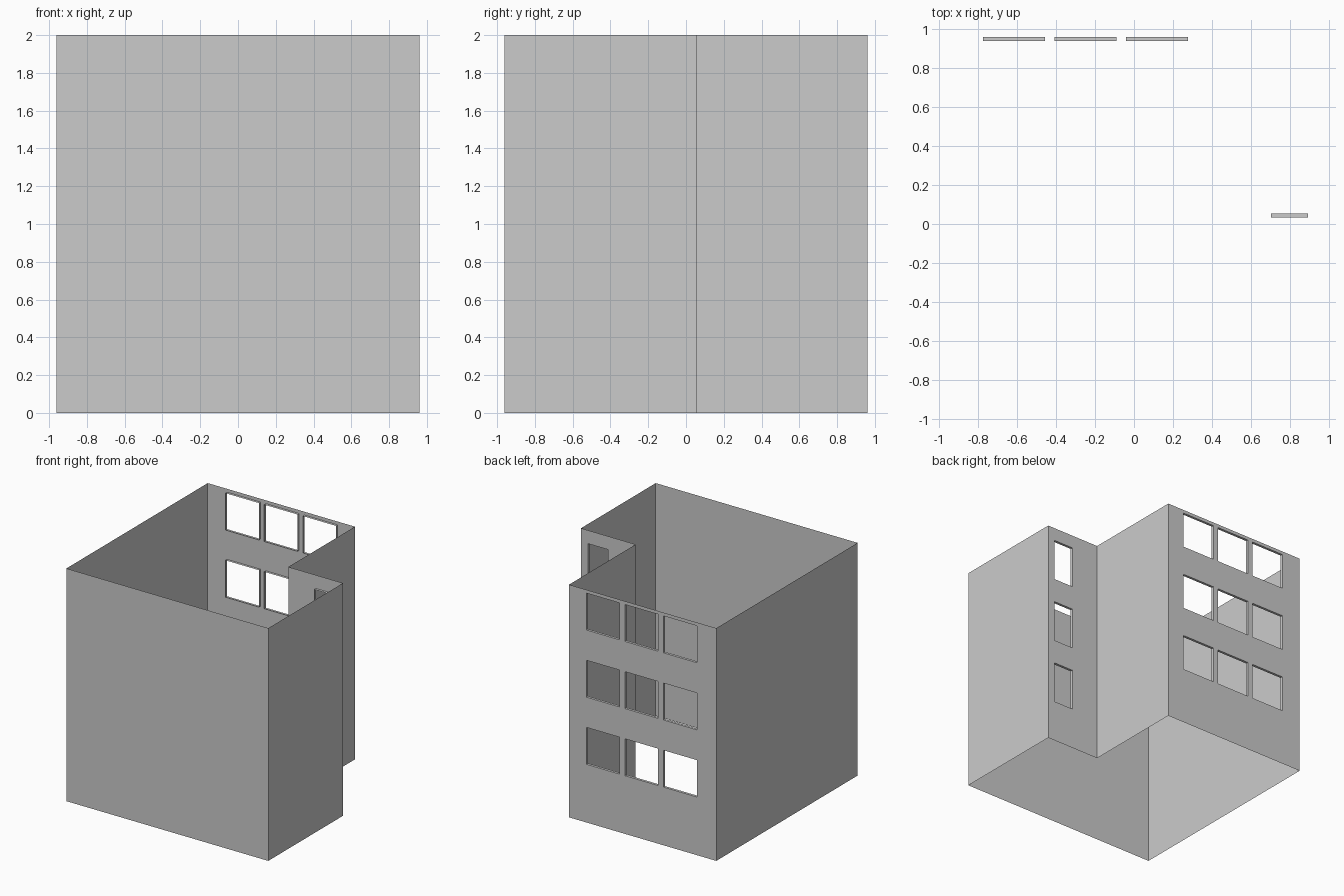
import bpy, bmesh

if "Cube" in bpy.data.objects:
    bpy.data.objects.remove(bpy.data.objects["Cube"])

H = 2.0
E = 0.96            # half footprint
NX, NY = 0.44, 0.055  # inner corner of the L-shaped plan
REVEAL = 0.022
STOREY = 0.577


def finish(bm, name):
    bmesh.ops.remove_doubles(bm, verts=bm.verts, dist=1e-5)
    mesh = bpy.data.meshes.new(name)
    bm.to_mesh(mesh)
    bm.free()
    obj = bpy.data.objects.new(name, mesh)
    bpy.context.collection.objects.link(obj)
    return obj


def quad(bm, pts):
    bm.faces.new([bm.verts.new(p) for p in pts])


def window_wall(name, y, x0, x1, columns, z_top, height):
    """Wall facing +y, with a grid of openings and shallow inward reveals."""
    rows = [(z_top - height - i * STOREY, z_top - i * STOREY) for i in (2, 1, 0)]
    xs = [x0] + [v for c in columns for v in c] + [x1]
    zs = [0] + [v for r in rows for v in r] + [H]
    bm = bmesh.new()
    yi = y - REVEAL
    for i, (a, b) in enumerate(zip(xs, xs[1:])):
        for j, (c, d) in enumerate(zip(zs, zs[1:])):
            if i % 2 and j % 2:
                # Four reveal faces around the opening
                ring = [(a, c), (b, c), (b, d), (a, d)]
                for p, q in zip(ring, ring[1:] + ring[:1]):
                    quad(bm, [(p[0], y, p[1]), (q[0], y, q[1]),
                              (q[0], yi, q[1]), (p[0], yi, p[1])])
            else:
                quad(bm, [(b, y, c), (a, y, c), (a, y, d), (b, y, d)])
    return finish(bm, name)


# Plain walls: left, front, right, and the inner side of the notch
bm = bmesh.new()
for path in ([(-E, E), (-E, -E), (E, -E), (E, NY)], [(NX, NY), (NX, E)]):
    for (ax, ay), (bx, by) in zip(path, path[1:]):
        quad(bm, [(ax, ay, 0), (bx, by, 0), (bx, by, H), (ax, ay, H)])
finish(bm, "plain_walls")

# Back wall with three columns of square windows
window_wall("back_window_wall", E, -E, NX,
            [(-0.775, -0.458), (-0.408, -0.091), (-0.041, 0.276)], 1.971, 0.317)

# Recessed wall with one column of narrow windows
window_wall("recessed_window_wall", NY, NX, E, [(0.703, 0.892)], 1.885, 0.365)
